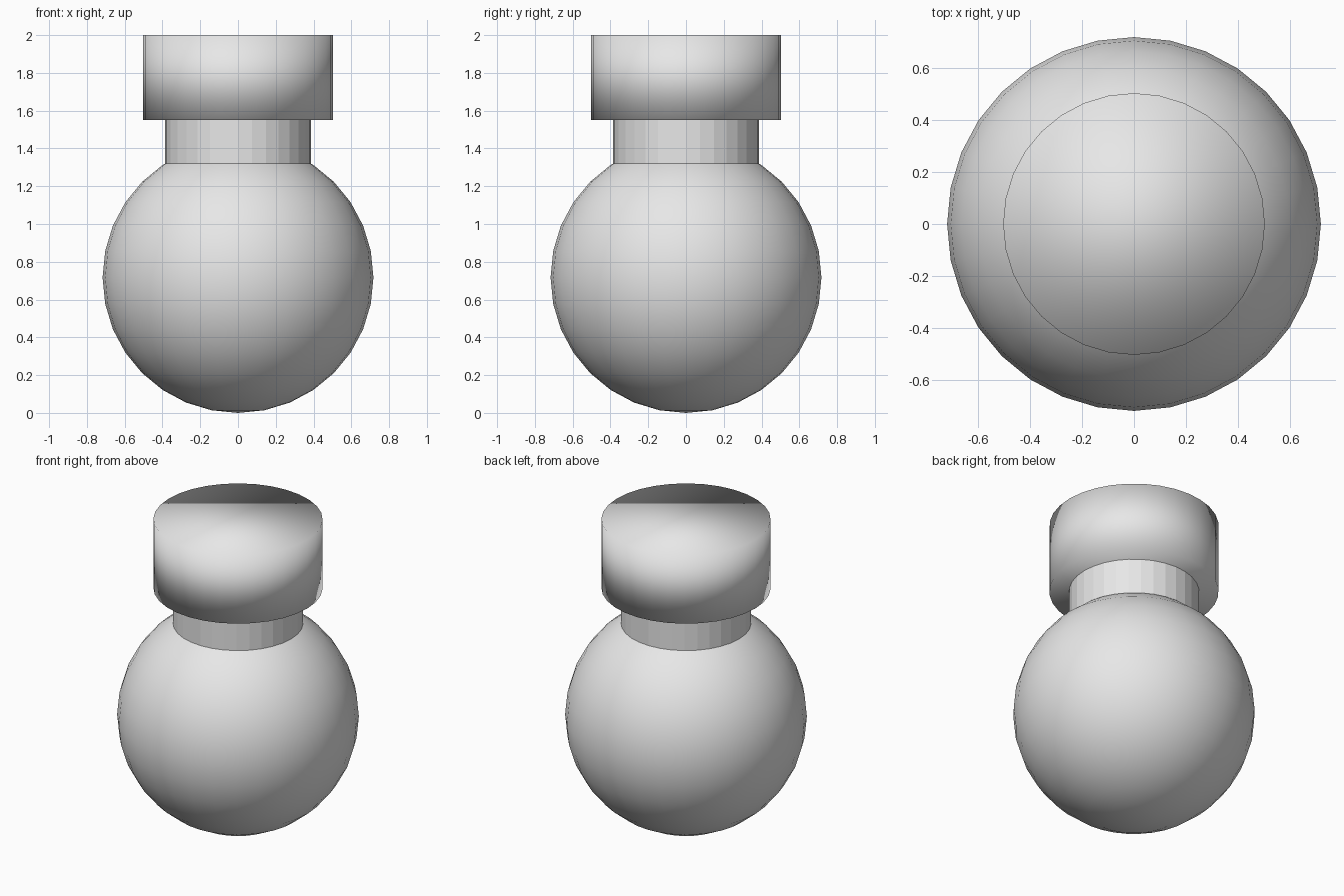
import bpy

if "Cube" in bpy.data.objects:
    bpy.data.objects.remove(bpy.data.objects["Cube"])

R = 0.717  # bulb radius

grey = bpy.data.materials.new("plain_grey")
grey.diffuse_color = (0.8, 0.8, 0.8, 1.0)
grey.use_nodes = True
grey.node_tree.nodes["Principled BSDF"].inputs["Base Color"].default_value = grey.diffuse_color


def finish(name, smooth):
    obj = bpy.context.object
    obj.name = name
    obj.data.materials.append(grey)
    for p in obj.data.polygons:
        p.use_smooth = smooth
    return obj


def cylinder(name, radius, z0, z1, smooth):
    bpy.ops.mesh.primitive_cylinder_add(
        vertices=32, radius=radius, depth=z1 - z0, location=(0, 0, (z0 + z1) / 2))
    return finish(name, smooth)


# Round bulb of the flask
bpy.ops.mesh.primitive_uv_sphere_add(segments=32, ring_count=16, radius=R, location=(0, 0, R))
finish("bulb", True)

# Faceted neck, sunk into the bulb and the stopper
cylinder("neck", 0.386, 1.2, 1.6, False)

# Stopper, smooth across its rims for the soft rounded look
cylinder("stopper", 0.502, 1.55, 2.0, True)
